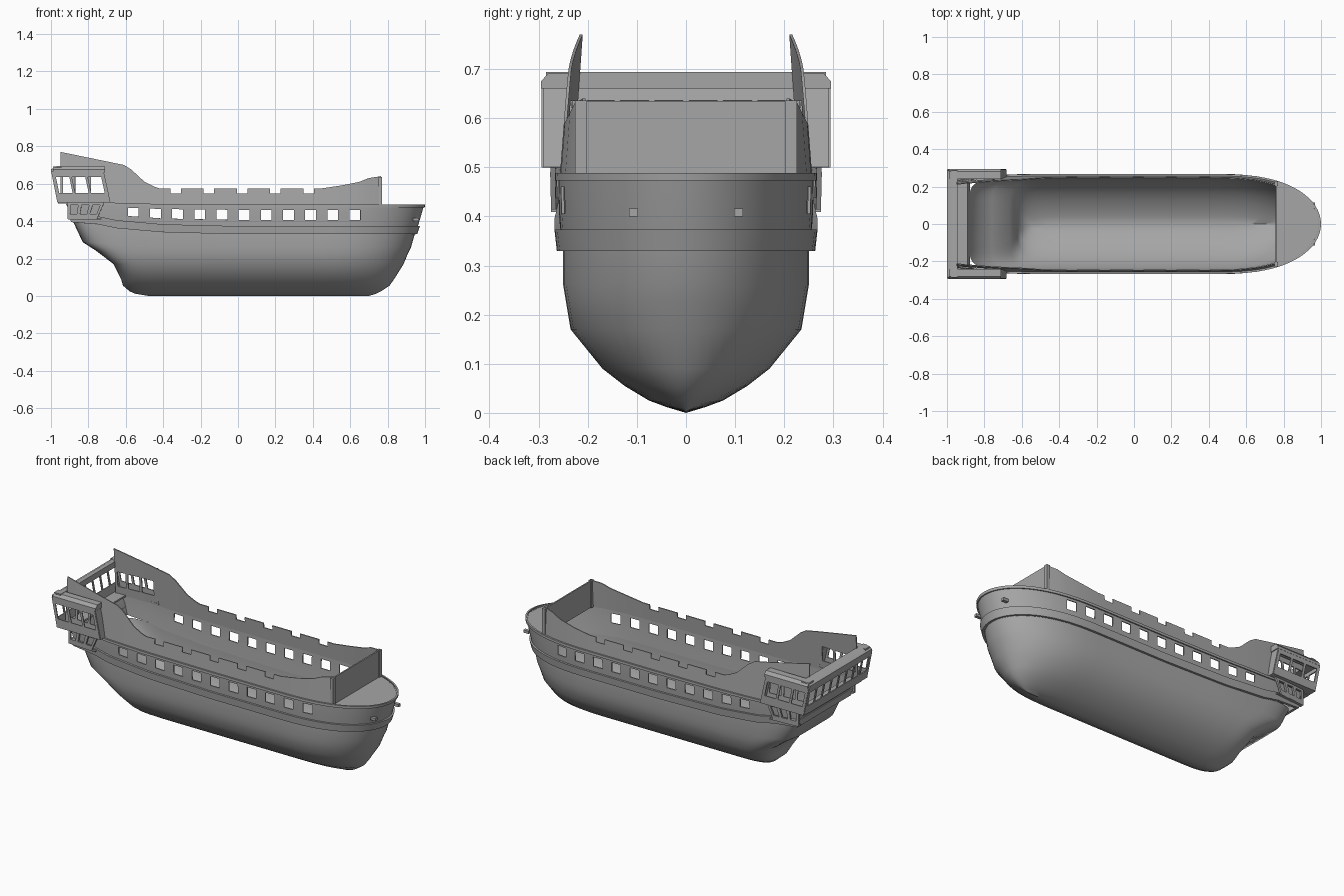
import bpy, bmesh, math

cube = bpy.data.objects.get("Cube")
if cube:
    bpy.data.objects.remove(cube, do_unlink=True)

grey = bpy.data.materials.new("plain grey")
grey.use_nodes = True
grey.diffuse_color = (0.38, 0.38, 0.38, 1)
grey.node_tree.nodes["Principled BSDF"].inputs["Base Color"].default_value = grey.diffuse_color

# Hull lines: height, half width, bow x, stern x
LINES = [(0, 0, .70, -.48), (.012, .04, .74, -.55), (.025, .075, .765, -.58),
         (.055, .125, .81, -.615), (.09, .17, .835, -.625), (.17, .235, .885, -.665),
         (.23, .245, .91, -.76), (.26, .25, .925, -.83), (.33, .25, .945, -.88),
         (.375, .255, .96, -.89), (.48, .257, .99, -.92), (.77, .235, .99, -.95)]
SHEER = [(-.9, .065), (-.75, .053), (-.65, .032), (-.4, .01), (0, 0)]
LIFT = [(.2, 0), (.33, 1), (.375, 1), (.48, .3)]
BULWARK_TOP = [(-.95, .77), (-.61, .70), (-.57, .675), (-.5, .61), (-.45, .585), (-.42, .575),
               (.45, .575), (.55, .59), (.65, .61), (.7, .63), (.765, .64)]
BOW_START, STERN_START, SHOULDER = .45, -.4, .7
RAIL = .48


def lerp(a, b, f):
    return a + (b - a) * f


def interp(table, key, col=1):
    if key <= table[0][0]:
        return table[0][col]
    for a, b in zip(table, table[1:]):
        if key <= b[0]:
            return lerp(a[col], b[col], (key - a[0]) / (b[0] - a[0]))
    return table[-1][col]


def raised(x, z):
    return z + interp(SHEER, x) * interp(LIFT, z)


def taper(x):
    f = min(max((-.5 - x) / .45, 0), 1)
    return 1 - .08 * f * f


def side_y(x, z, off=0):
    bow = interp(LINES, z, 2) + off
    t = min(max((x - BOW_START) / (bow - BOW_START), 0), 1)
    return (interp(LINES, z) + off) * taper(x) * math.sqrt(max(0, 1 - t ** 2.5))


def finish(name, bm, mirror=False, thickness=0):
    bmesh.ops.recalc_face_normals(bm, faces=bm.faces)
    if sum(f.normal.y * f.calc_area() for f in bm.faces) < -1e-6:
        bmesh.ops.reverse_faces(bm, faces=bm.faces)
    mesh = bpy.data.meshes.new(name)
    bm.to_mesh(mesh)
    bm.free()
    mesh.materials.append(grey)
    ob = bpy.data.objects.new(name, mesh)
    bpy.context.collection.objects.link(ob)
    if mirror:
        mod = ob.modifiers.new("mirror", 'MIRROR')
        mod.use_axis = (False, True, False)
    if thickness:
        mod = ob.modifiers.new("thickness", 'SOLIDIFY')
        mod.thickness = thickness
        mod.offset = 0
    bpy.ops.object.select_all(action='DESELECT')
    ob.select_set(True)
    bpy.context.view_layer.objects.active = ob
    bpy.ops.object.convert(target='MESH')
    bpy.ops.object.shade_smooth_by_angle(angle=math.radians(40))
    return ob


def sheet(name, cols, rows, place, skip=None, mirror=True, thickness=.006):
    """Grid of faces placed by a function, leaving out the skipped cells."""
    bm = bmesh.new()
    grid = [[bm.verts.new(place(c, r)) for r in rows] for c in cols]
    for i in range(len(cols) - 1):
        for j in range(len(rows) - 1):
            if not (skip and skip(i, j)):
                bm.faces.new((grid[i][j], grid[i + 1][j], grid[i + 1][j + 1], grid[i][j + 1]))
    bmesh.ops.remove_doubles(bm, verts=bm.verts, dist=1e-5)
    loose = [v for v in bm.verts if not v.link_faces]
    bmesh.ops.delete(bm, geom=loose, context='VERTS')
    return finish(name, bm, mirror, thickness)


def prism(name, profile, lo, hi, axis, mirror=False):
    """Outline pushed along the x or y axis."""
    bm = bmesh.new()
    ends = [[bm.verts.new((t, p, q) if axis == 'x' else (p, t, q)) for p, q in profile]
            for t in (lo, hi)]
    for ring in ends:
        bm.faces.new(ring)
    n = len(profile)
    for i in range(n):
        k = (i + 1) % n
        bm.faces.new((ends[0][i], ends[0][k], ends[1][k], ends[1][i]))
    return finish(name, bm, mirror)


def rect(a, b, c, d):
    return [(a, c), (b, c), (b, d), (a, d)]


def window_columns(n, margin=.06, bar=.05):
    """Fractions across a panel; odd cells are the openings."""
    width = (1 - 2 * margin - bar * (n - 1)) / n
    cols = [0]
    for k in range(n):
        start = margin + k * (width + bar)
        cols += [start, start + width]
    return cols + [1]


def window_cell(i, j):
    return i % 2 == 1 and j == 1


# Lower hull, waterline by waterline
STEPS = 14


def hull_place(c, z):
    part, f = c
    half, bow, stern = (interp(LINES, z, k) for k in (1, 2, 3))
    a = f * math.pi / 2
    q = 2.5 + 18 * z
    if part == 'stern':
        x = STERN_START - (STERN_START - stern) * abs(math.cos(a)) ** (2 / q)
        y = half * math.sin(a) ** (2 / q)
    elif part == 'middle':
        x, y = lerp(STERN_START, BOW_START, f), half
    else:
        x = BOW_START + (bow - BOW_START) * math.sin(a) ** .8
        y = half * math.cos(a) if f < 1 else 0
    return x, y * taper(x), raised(x, z)


hull_cols = [(part, k / STEPS) for part in ('stern', 'middle', 'bow') for k in range(STEPS + 1)]
sheet("lower_hull", hull_cols, [line[0] for line in LINES if line[0] < .35], hull_place, thickness=0)

# Upper sides with gun ports
PORTS = [-.56 + .1185 * k for k in range(11)]
port_edges = [p + s * .029 for p in PORTS for s in (-1, 1)]
stern_edges = [-.92, -.85, -.75, -.65]
bow_edges = [lerp(SHOULDER, 1, math.sin(k / STEPS * math.pi / 2)) for k in range(STEPS + 1)]
wall_cols = [None] + stern_edges + port_edges + bow_edges


def wall_place(u, z, off=0):
    bow, stern = interp(LINES, z, 2) + off, interp(LINES, z, 3) - off
    if u is None:
        return stern, 0, raised(stern, z)
    x = u
    if u > SHOULDER:
        x = lerp(SHOULDER, bow, (u - SHOULDER) / (1 - SHOULDER))
    elif u == stern_edges[0]:
        x = stern
    y = 0 if u > .9999 else side_y(x, z, off)
    return x, y, raised(x, z)


def port_cell(i, j):
    k = i - 1 - len(stern_edges)
    return j == 1 and 0 <= k < len(port_edges) and k % 2 == 0


sheet("upper_sides", wall_cols, [.33, .406, .46, RAIL], wall_place, port_cell)


def band(name, low, high, out):
    rows = [(low, 0), (low, out), (high, out), (high, 0)]
    sheet(name, wall_cols, rows, lambda u, r: wall_place(u, r[0], r[1]), thickness=0)


band("wale", .33, .373, .013)
band("top_rail", .473, .488, .01)

# Bulwark with notches and stern windows
NOTCHES = [-.334 + .178 * k for k in range(5)]
notch_edges = [n + s * .028 for n in NOTCHES for s in (-1, 1)]
side_windows = [(-.935, -.885), (-.87, -.8), (-.785, -.712)]
window_edges = [e for w in side_windows for e in w]
bul_cols = sorted(window_edges + notch_edges + [p[0] for p in BULWARK_TOP] + [-.69, -.53])


def bulwark_place(x, r):
    top = interp(BULWARK_TOP, x)
    mid = .635 if x < -.68 else lerp(.548, top, .4)
    z = (raised(x, RAIL), .548, mid, top)[r]
    return x, side_y(x, z) - .003, z


def bulwark_gap(i, j):
    x = (bul_cols[i] + bul_cols[i + 1]) / 2
    if j == 1 and any(a < x < b for a, b in side_windows):
        return True
    return j > 0 and any(abs(x - n) < .028 for n in NOTCHES)


sheet("bulwark", bul_cols, range(4), bulwark_place, bulwark_gap)

# Foredeck, its bulkhead and corner posts
DECK_X = .765
deck_cols = [DECK_X] + [u for u in bow_edges if u > .78]
sheet("foredeck", deck_cols, [0, 1],
      lambda u, r: (wall_place(u, RAIL)[0], wall_place(u, RAIL)[1] * r, RAIL), thickness=0)
prism("foredeck_bulkhead", rect(-.225, .225, RAIL, .635), DECK_X - .008, DECK_X, 'x')
prism("bulkhead_post", rect(.202, .226, RAIL, .636), DECK_X - .014, DECK_X + .006, 'x', True)


# Stern gallery
def back(z):
    return -.995 + (.66 - z) * .2


def front(z):
    return -.72 + (.66 - z) * .22


LEVELS = [.5, .55, .635, .665]
sheet("gallery_side", window_columns(3), LEVELS,
      lambda f, z: (lerp(back(z), front(z), f), .291, z), window_cell)
sheet("gallery_front", [.243, .291], LEVELS, lambda y, z: (front(z), y, z))
sheet("gallery_floor", [.243, .291], [back(.5), front(.5)], lambda y, x: (x, y, .503))
sheet("gallery_stern", window_columns(8, .03, .02), LEVELS,
      lambda f, z: (back(z), lerp(-.291, .291, f), z), window_cell, mirror=False)
prism("gallery_side_roof", [(.24, .66), (.295, .66), (.295, .675), (.28, .692), (.24, .692)],
      -.99, -.712, 'x', True)
prism("gallery_stern_roof", [(-1, .66), (-.945, .66), (-.945, .694), (-.97, .694), (-1, .677)],
      -.285, .285, 'y')
prism("stern_floor", rect(back(.5), -.89, .495, .505), -.243, .243, 'y')


# Lower quarter gallery on each side
def quarter_place(f, z):
    x = lerp(-.91, lerp(-.755, -.715, (z - .41) / .09), f)
    return x, side_y(x, z) + .02, z


sheet("quarter_gallery", window_columns(3, .08, .1), [.41, .438, .487, .502],
      quarter_place, window_cell, thickness=.01)
for z, label in ((.412, "lower"), (.5, "upper")):
    sheet("quarter_ledge_" + label, [-.91, -.82, -.73], [0, .024],
          lambda x, r: (x, side_y(x, z) + r, z))

# Small hawse fittings at the bow
prism("hawse_fitting", rect(.098, .116, .4, .416), .935, .968, 'x', True)
